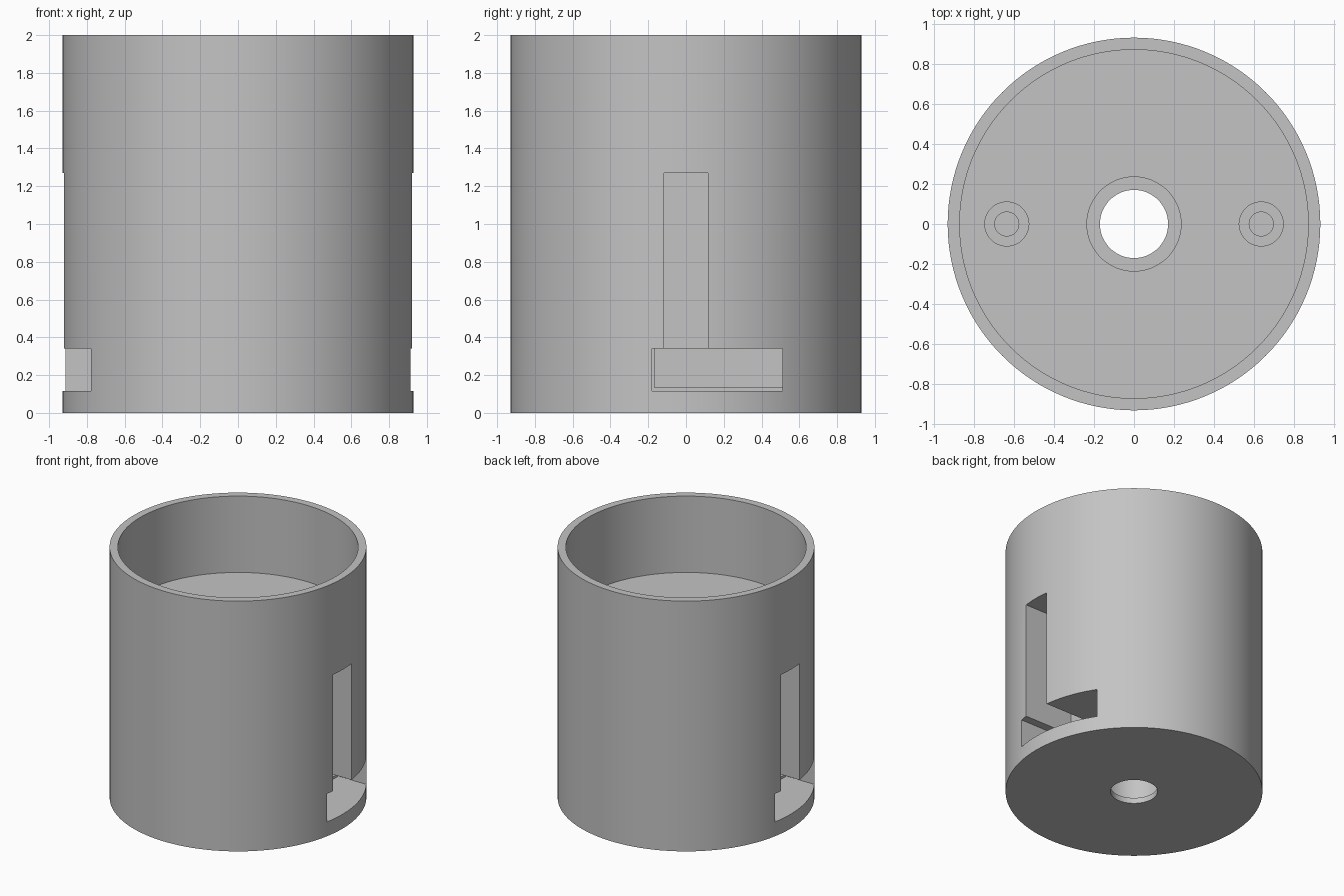
import bpy, bmesh
from math import radians
from mathutils import Matrix, Vector

if "Cube" in bpy.data.objects:
    bpy.data.objects.remove(bpy.data.objects["Cube"], do_unlink=True)

grey = bpy.data.materials.new("plain_grey")
grey.use_nodes = True
colour = (0.55, 0.55, 0.55, 1)
grey.diffuse_color = colour
grey.node_tree.nodes["Principled BSDF"].inputs["Base Color"].default_value = colour

SEGMENTS = 128
FLOOR = 1.39          # floor of the open cup
PIN_X = 0.635         # distance of the screw holes from the axis


def new_object(name, bm):
    bmesh.ops.recalc_face_normals(bm, faces=bm.faces)
    mesh = bpy.data.meshes.new(name)
    bm.to_mesh(mesh)
    bm.free()
    mesh.materials.append(grey)
    obj = bpy.data.objects.new(name, mesh)
    bpy.context.collection.objects.link(obj)
    return obj


def box(name, low, high, turn):
    bm = bmesh.new()
    low, high = Vector(low), Vector(high)
    bmesh.ops.create_cube(bm, size=1)
    bmesh.ops.scale(bm, vec=high - low, verts=bm.verts)
    bmesh.ops.translate(bm, vec=(low + high) / 2, verts=bm.verts)
    bmesh.ops.rotate(bm, cent=(0, 0, 0), matrix=Matrix.Rotation(turn, 3, "Z"), verts=bm.verts)
    return new_object(name, bm)


def cylinder(name, x, radius, bottom, top):
    bm = bmesh.new()
    bmesh.ops.create_cone(bm, cap_ends=True, segments=48, radius1=radius,
                          radius2=radius, depth=top - bottom)
    bmesh.ops.translate(bm, vec=(x, 0, (top + bottom) / 2), verts=bm.verts)
    return new_object(name, bm)


# Body: a turned profile with the cup, stepped bore and outer wall
profile = [(0.17, 0), (0.93, 0), (0.93, 2), (0.87, 2),
           (0.87, FLOOR), (0.235, FLOOR), (0.235, 0.045), (0.17, 0.045)]
bm = bmesh.new()
points = [bm.verts.new((r, 0, z)) for r, z in profile]
edges = [bm.edges.new((a, b)) for a, b in zip(points, points[1:] + points[:1])]
bmesh.ops.spin(bm, geom=points + edges, cent=(0, 0, 0), axis=(0, 0, 1),
               angle=radians(360), steps=SEGMENTS)
bmesh.ops.remove_doubles(bm, verts=bm.verts, dist=0.0001)
body = new_object("cup_body", bm)

# Slots, pockets and screw holes, repeated on both sides
cutters = []
for side in (1, -1):
    turn = 0 if side == 1 else radians(180)
    cutters += [
        box("lock_pocket", (0.53, -0.18, 0.115), (1.1, 0.51, 0.34), turn),
        box("pocket_recess", (0.46, -0.168, 0.135), (0.6, 0.51, 0.34), turn),
        box("upright_slot", (0.5, -0.116, 0.3), (1.1, 0.116, 1.27), turn),
        cylinder("screw_hole", side * PIN_X, 0.06, 1.2, FLOOR + 0.1),
        cylinder("screw_head_recess", side * PIN_X, 0.11, FLOOR - 0.06, FLOOR + 0.1),
    ]

bpy.ops.object.select_all(action="DESELECT")
bpy.context.view_layer.objects.active = body
body.select_set(True)
for cutter in cutters:
    cut = body.modifiers.new("cut", "BOOLEAN")
    cut.operation = "DIFFERENCE"
    cut.solver = "EXACT"
    cut.object = cutter
    bpy.ops.object.modifier_apply(modifier=cut.name)
    bpy.data.objects.remove(cutter, do_unlink=True)

bpy.ops.object.shade_smooth_by_angle(angle=radians(30))
